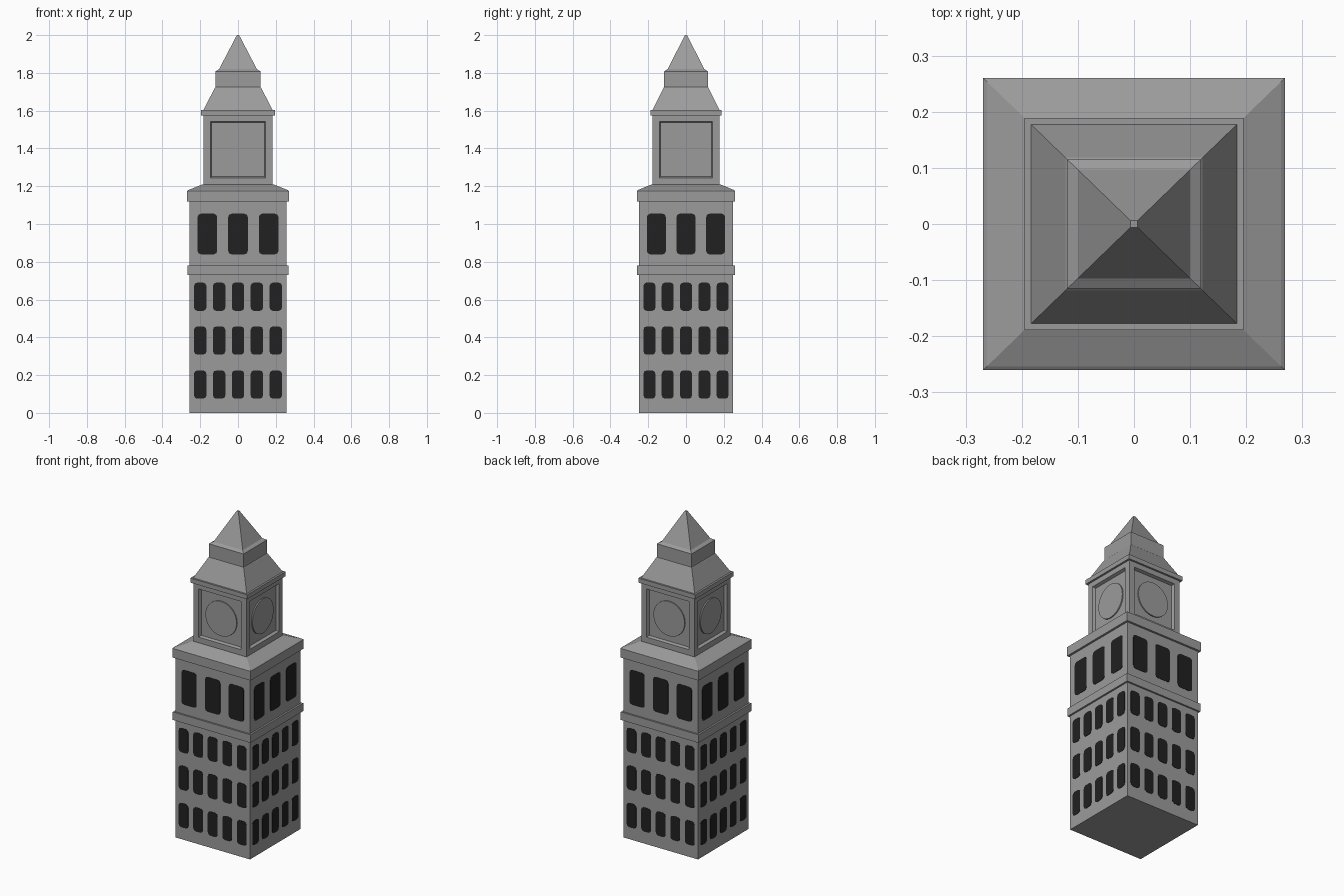
import bpy, bmesh, math
from mathutils import Matrix, Vector

if "Cube" in bpy.data.objects:
    bpy.data.objects.remove(bpy.data.objects["Cube"])

DEPTH = 0.968  # plan is slightly shallower in y than in x
SQUASH = Matrix.Diagonal((1, DEPTH, 1, 1))


def material(name, v):
    m = bpy.data.materials.new(name)
    m.diffuse_color = (v, v, v, 1)
    m.use_nodes = True
    m.node_tree.nodes["Principled BSDF"].inputs["Base Color"].default_value = m.diffuse_color
    return m


stone = material("grey stone", 0.33)
glass = material("dark window", 0.015)


def finish(name, bm, mat):
    bm.transform(SQUASH)
    bmesh.ops.recalc_face_normals(bm, faces=bm.faces)
    me = bpy.data.meshes.new(name)
    bm.to_mesh(me)
    bm.free()
    me.materials.append(mat)
    ob = bpy.data.objects.new(name, me)
    bpy.context.collection.objects.link(ob)
    return ob


def square_loft(profile):
    """Square rings of (half width, height), capped at both ends."""
    bm = bmesh.new()
    rings = [[bm.verts.new((sx * r, sy * r, z))
              for sx, sy in ((-1, -1), (1, -1), (1, 1), (-1, 1))]
             for r, z in profile]
    for a, b in zip(rings, rings[1:]):
        for i in range(4):
            j = (i + 1) % 4
            bm.faces.new((a[i], a[j], b[j], b[i]))
    bm.faces.new(rings[0][::-1])
    bm.faces.new(rings[-1])
    return bm


def four_sides(name, outlines, dist, thick, mat):
    """Thin plates of (u, z) outlines repeated on all four walls."""
    bm = bmesh.new()
    for k in range(4):
        rot = Matrix.Rotation(k * math.pi / 2, 4, 'Z')
        for pts in outlines:
            back = [bm.verts.new(rot @ Vector((u, -dist, z))) for u, z in pts]
            front = [bm.verts.new(rot @ Vector((u, -dist - thick, z))) for u, z in pts]
            bm.faces.new(front)
            bm.faces.new(back[::-1])
            for i in range(len(pts)):
                j = (i + 1) % len(pts)
                bm.faces.new((back[i], back[j], front[j], front[i]))
    return finish(name, bm, mat)


def rounded_window(cx, cz, w, h, r=0.018):
    pts = []
    for i, (sx, sz) in enumerate(((1, 1), (-1, 1), (-1, -1), (1, -1))):
        for s in range(3):
            a = math.pi / 2 * (i + s / 2)
            pts.append((cx + sx * (w / 2 - r) + r * math.cos(a),
                        cz + sz * (h / 2 - r) + r * math.sin(a)))
    return pts


# Main shaft with string course, cornice and sloped shoulder
finish("tower_body", square_loft([
    (0.256, 0), (0.256, 0.73), (0.267, 0.73), (0.267, 0.78), (0.256, 0.78),
    (0.256, 1.118), (0.269, 1.118), (0.269, 1.175), (0.262, 1.18),
    (0.187, 1.21)]), stone)

# Windows: three rows of five, then three tall ones
small = [rounded_window(x * 0.1, z, 0.066, 0.15)
         for x in range(-2, 3) for z in (0.15, 0.383, 0.615)]
tall = [rounded_window(x * 0.162, 0.947, 0.104, 0.215) for x in (-1, 0, 1)]
four_sides("small_windows", small, 0.2555, 0.0025, glass)
four_sides("tall_windows", tall, 0.2555, 0.0025, glass)

# Clock stage with a recessed panel on each wall
bm = square_loft([(0.183, 1.208), (0.183, 1.58)])
bm.normal_update()
walls = [f for f in bm.faces if abs(f.normal.z) < 0.5]
bmesh.ops.inset_individual(bm, faces=walls, thickness=0.052)
bmesh.ops.inset_individual(bm, faces=walls, thickness=0.009, depth=-0.018)
finish("clock_stage", bm, stone)

# Round dials lying in the panels
dial = [(0.107 * math.cos(math.tau * i / 40), 1.394 + 0.107 * math.sin(math.tau * i / 40))
        for i in range(40)]
four_sides("clock_dials", [dial], 0.164, 0.008, stone)

# Ledge, stepped roof and spire
finish("roof_ledge", square_loft([(0.195, 1.575), (0.195, 1.603)]), stone)
finish("roof", square_loft([
    (0.184, 1.602), (0.122, 1.722), (0.119, 1.725), (0.119, 1.808),
    (0.100, 1.82), (0.006, 2.0)]), stone)
